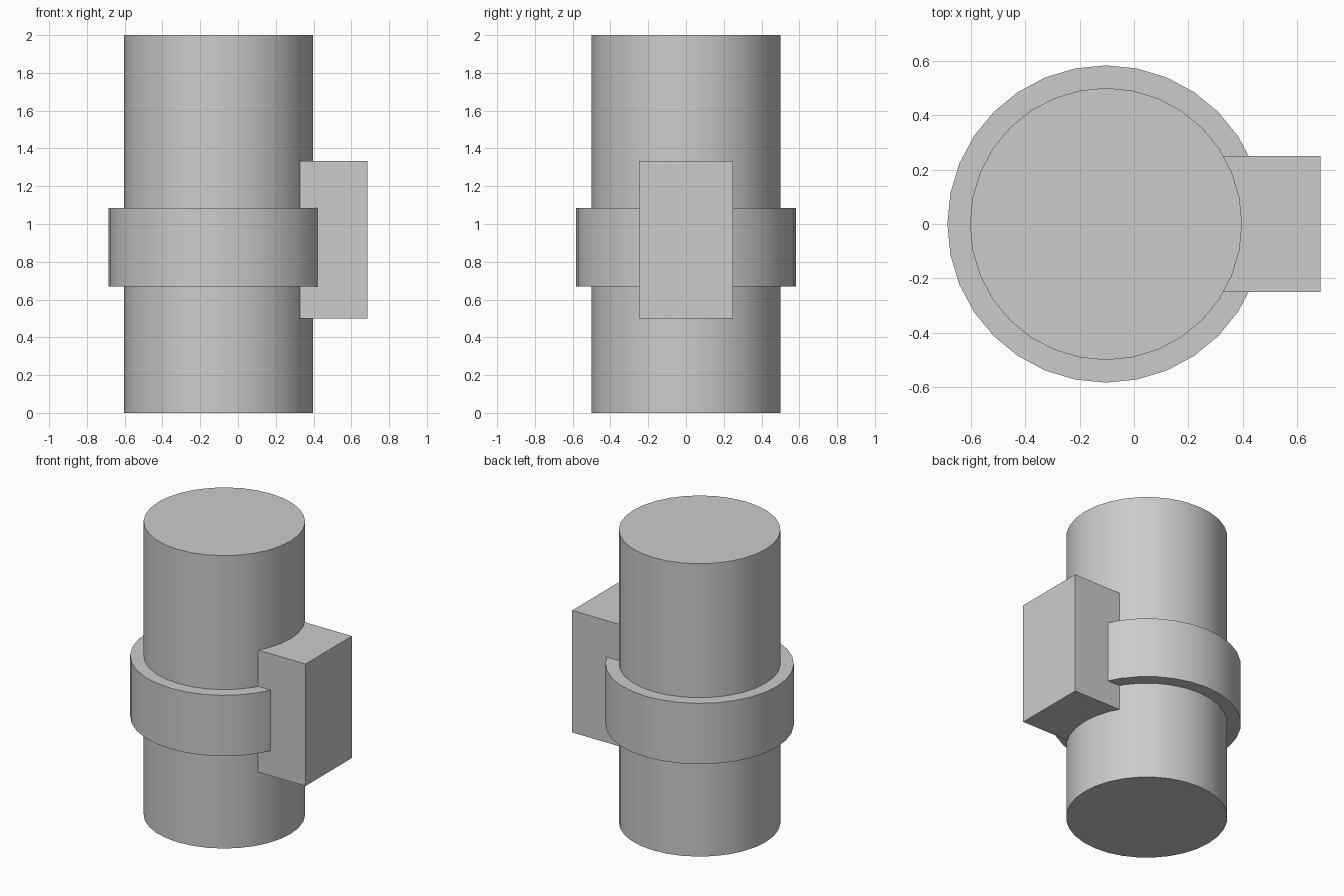
import bpy
import math

cube = bpy.data.objects.get("Cube")
if cube:
    bpy.data.objects.remove(cube, do_unlink=True)

AXIS_X = -0.103

grey = bpy.data.materials.new("plain grey")
grey.use_nodes = True
grey.diffuse_color = (0.6, 0.6, 0.6, 1)
grey.node_tree.nodes["Principled BSDF"].inputs["Base Color"].default_value = (0.6, 0.6, 0.6, 1)


def cylinder(name, radius, bottom, top):
    bpy.ops.mesh.primitive_cylinder_add(
        vertices=32, radius=radius, depth=top - bottom,
        location=(AXIS_X, 0, (bottom + top) / 2))
    obj = bpy.context.object
    obj.name = name
    obj.data.materials.append(grey)
    bpy.ops.object.shade_smooth_by_angle(angle=math.radians(30))
    return obj


# Upright post and the band clamped round it
cylinder("post", 0.5, 0, 2)
cylinder("clamp_band", 0.583, 0.67, 1.085)

# Box mounted on the left side, its inner end buried in the post
inner, outer, bottom, top = 0.23, 0.685, 0.5, 1.333
bpy.ops.mesh.primitive_cube_add(
    size=1, location=((inner + outer) / 2, 0, (bottom + top) / 2))
box = bpy.context.object
box.name = "side_box"
box.scale = (outer - inner, 0.5, top - bottom)
bpy.ops.object.transform_apply(location=False, rotation=False, scale=True)
box.data.materials.append(grey)
